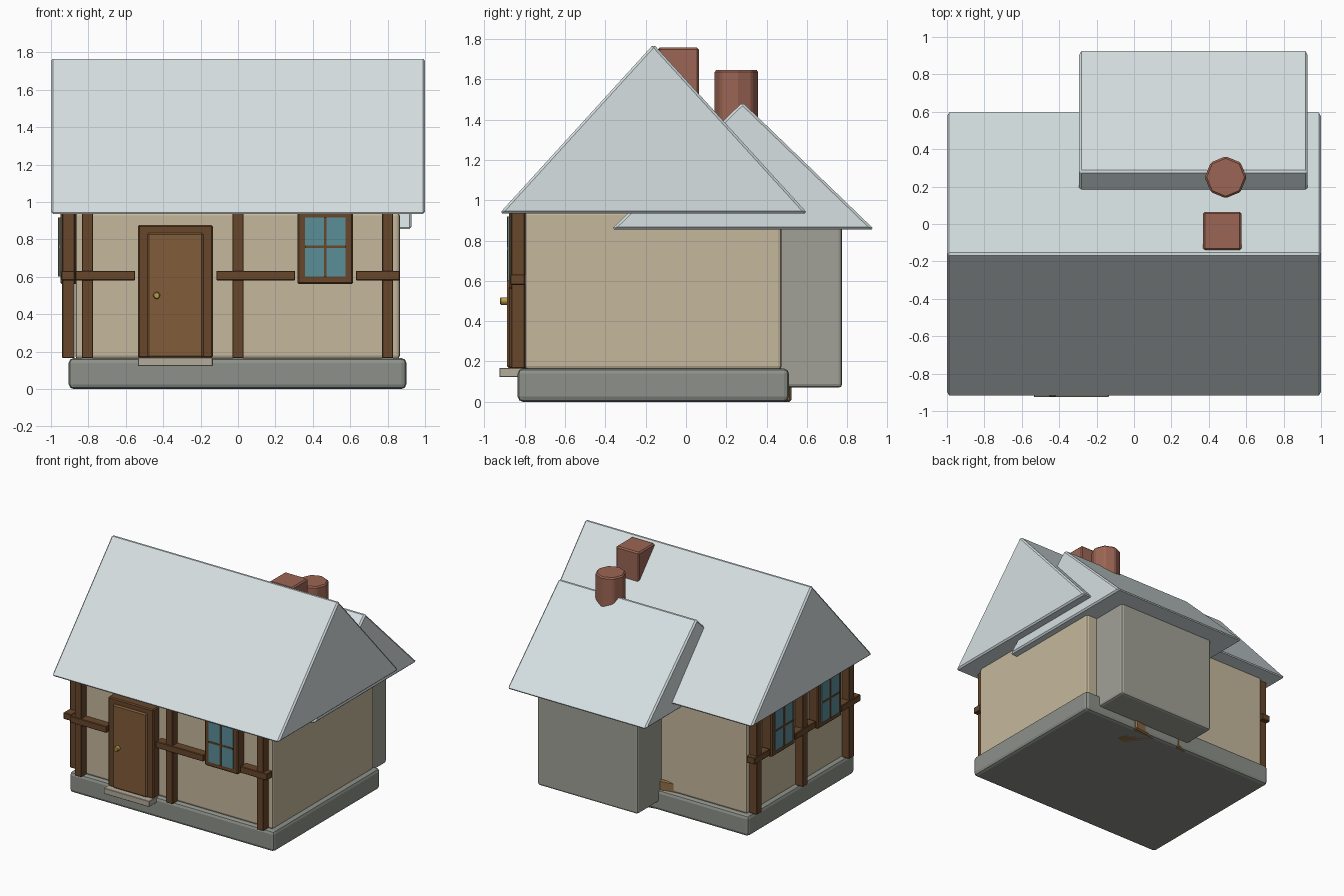
import bpy, bmesh, math
from mathutils import Matrix

if "Cube" in bpy.data.objects:
    bpy.data.objects.remove(bpy.data.objects["Cube"])


def mat(name, code):
    rgb = [(int(code[i:i + 2], 16) / 255) ** 2.2 for i in (0, 2, 4)]
    m = bpy.data.materials.new(name)
    m.diffuse_color = (*rgb, 1)
    m.use_nodes = True
    m.node_tree.nodes["Principled BSDF"].inputs["Base Color"].default_value = m.diffuse_color
    return m


SNOW, WALL = mat("pale_roof", "D5DFE1"), mat("plaster", "C4B69B")
STONE, ANNEX = mat("stone", "8C9088"), mat("annex_stone", "A0A096")
TIMBER, DOOR = mat("timber", "67482F"), mat("door_wood", "805C3C")
GLASS, BRICK = mat("glass", "5B8D97"), mat("brick", "9A6554")
STEP, CRATE, BRASS = mat("step_stone", "B2AB9A"), mat("crate_wood", "8F7048"), mat("brass", "B89A4C")


def finish(name, bm, material, bevel=0.0, segments=1):
    bmesh.ops.recalc_face_normals(bm, faces=bm.faces)
    me = bpy.data.meshes.new(name)
    bm.to_mesh(me)
    bm.free()
    ob = bpy.data.objects.new(name, me)
    bpy.context.collection.objects.link(ob)
    me.materials.append(material)
    if bevel:
        b = ob.modifiers.new("bevel", 'BEVEL')
        b.width, b.segments, b.limit_method = bevel, segments, 'ANGLE'
    return ob


def box(name, x, y, z, material, bevel=0.0, segments=1, turn=0, place=None):
    """Box from (min, max) ranges, turned about its own centre, then placed."""
    bm = bmesh.new()
    bmesh.ops.create_cube(bm, size=1)
    size = [r[1] - r[0] for r in (x, y, z)]
    mid = [(r[0] + r[1]) / 2 for r in (x, y, z)]
    m = Matrix.Translation(mid) @ Matrix.Rotation(math.radians(turn), 4, 'Z') @ Matrix.Diagonal((*size, 1))
    bm.transform((place or Matrix()) @ m)
    return finish(name, bm, material, bevel, segments)


def roof(name, x, profile):
    """Solid gable roof: a triangle in the y-z plane swept along x."""
    bm = bmesh.new()
    face = bm.faces.new([bm.verts.new((x[0], y, z)) for y, z in profile])
    ext = bmesh.ops.extrude_face_region(bm, geom=[face])
    verts = [g for g in ext["geom"] if isinstance(g, bmesh.types.BMVert)]
    bmesh.ops.translate(bm, verts=verts, vec=(x[1] - x[0], 0, 0))
    return finish(name, bm, SNOW, 0.012)


def cylinder(name, sides, radius, depth, matrix, material, bevel):
    bm = bmesh.new()
    bmesh.ops.create_cone(bm, cap_ends=True, segments=sides, radius1=radius, radius2=radius, depth=depth)
    bm.transform(matrix)
    return finish(name, bm, material, bevel)


# Plinth, walls and rear annex
box("plinth", (-0.905, 0.90), (-0.835, 0.51), (0, 0.165), STONE, 0.025, 2)
box("walls", (-0.87, 0.865), (-0.80, 0.475), (0.16, 0.945), WALL, 0.018, 2)
box("annex", (-0.115, 0.77), (0.30, 0.775), (0.07, 0.87), ANNEX, 0.018, 2)

# Roofs
roof("main_roof", (-1, 1), [(-0.925, 0.935), (0.603, 0.935), (-0.161, 1.774)])
roof("annex_roof", (-0.293, 0.928), [(-0.37, 0.855), (0.934, 0.855), (0.28, 1.486)])

# Chimneys
box("square_chimney", (0.37, 0.575), (-0.14, 0.065), (1.15, 1.757), BRICK, 0.01)
cylinder("round_chimney", 8, 0.112, 0.6, Matrix.Translation((0.49, 0.25, 1.345)), BRICK, 0.01)

# Timber posts, rails and windows: laid out along u on the front, or turned onto the left wall
LEFT = Matrix(((0, 1, 0, -0.073), (-1, 0, 0, 0), (0, 0, 1, 0), (0, 0, 0, 1)))


def timber_wall(side, posts, rails, windows, place):
    for i, u in enumerate(posts):
        box(f"{side}_post_{i + 1}", (u - 0.03, u + 0.03), (-0.867, -0.80), (0.165, 0.945), TIMBER, 0.004, place=place)
    for i, span in enumerate(rails):
        box(f"{side}_rail_{i + 1}", span, (-0.872, -0.80), (0.58, 0.632), TIMBER, 0.004, place=place)
    for i, u in enumerate(windows):
        name = f"{side}_window_{i + 1}"
        box(name + "_frame", (u - 0.148, u + 0.148), (-0.877, -0.79), (0.56, 0.965), TIMBER, 0.008, place=place)
        box(name + "_glass", (u - 0.108, u + 0.108), (-0.885, -0.85), (0.60, 0.918), GLASS, place=place)
        box(name + "_upright", (u - 0.007, u + 0.007), (-0.889, -0.85), (0.60, 0.918), TIMBER, place=place)
        box(name + "_crossbar", (u - 0.108, u + 0.108), (-0.889, -0.85), (0.753, 0.767), TIMBER, place=place)


timber_wall("front", (-0.805, 0, 0.80), ((-0.87, -0.55), (-0.115, 0.305), (0.63, 0.865)), (0.467,), Matrix())
# On the left wall u runs towards the front (y = -u)
timber_wall("left", (-0.42, 0.16, 0.745), ((-0.485, -0.29), (0.03, 0.29), (0.61, 0.85)), (-0.13, 0.455), LEFT)

# Door, knob and step
box("door_frame", (-0.535, -0.135), (-0.875, -0.79), (0.165, 0.877), TIMBER, 0.008)
box("door", (-0.485, -0.185), (-0.888, -0.80), (0.167, 0.835), DOOR, 0.01)
cylinder("door_knob", 12, 0.019, 0.045,
         Matrix.Translation((-0.435, -0.90, 0.50)) @ Matrix.Rotation(math.pi / 2, 4, 'X'), BRASS, 0.005)
box("door_step", (-0.535, -0.135), (-0.926, -0.80), (0.122, 0.168), STEP, 0.003)

# Crates tucked under the annex
box("large_crate", (-0.276, 0.024), (0.19, 0.49), (0, 0.24), CRATE, 0.01, turn=10)
box("small_crate", (0.21, 0.43), (0.29, 0.51), (0, 0.2), CRATE, 0.01, turn=8)
